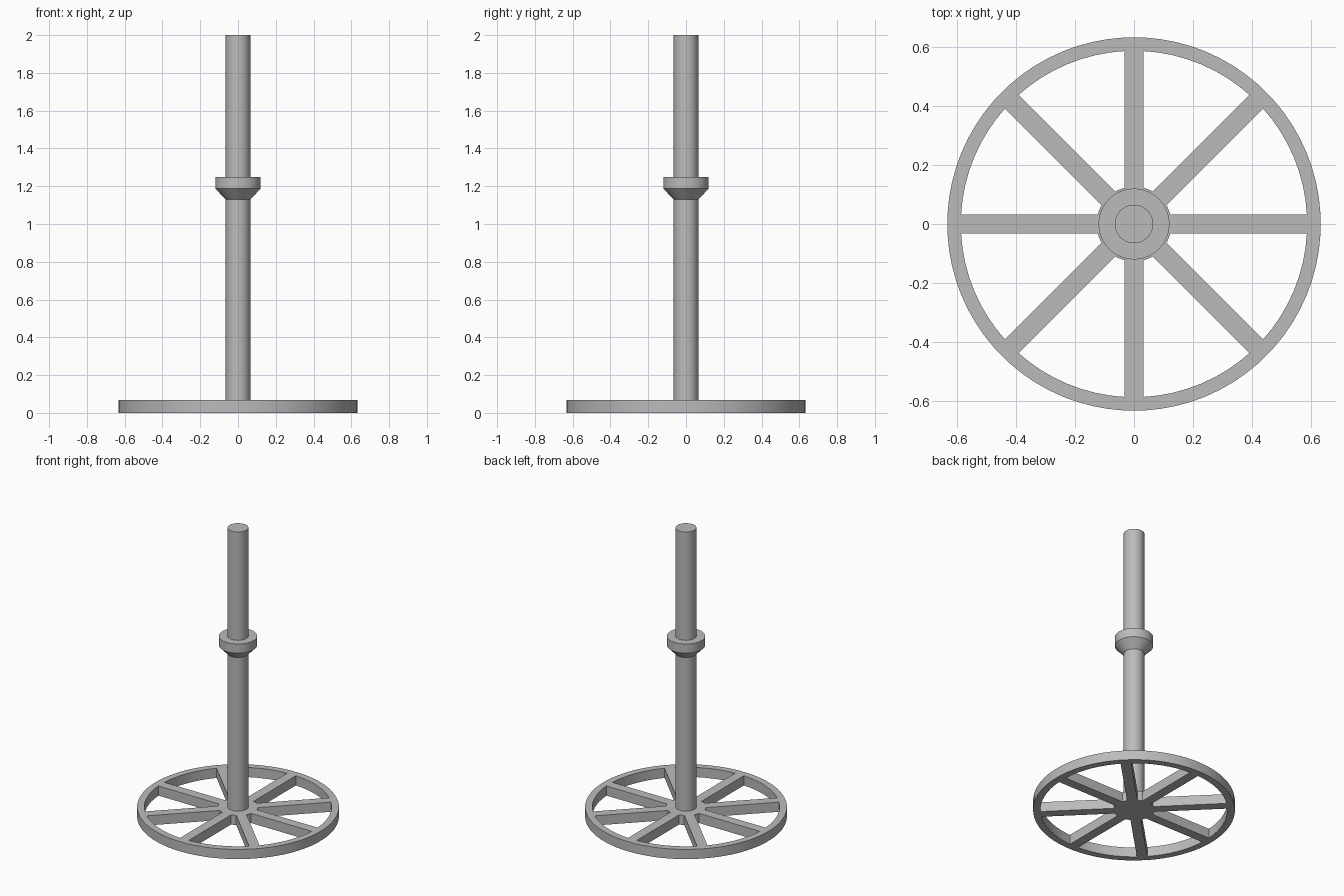
import bpy, bmesh
from math import sin, cos, asin, pi, radians

cube = bpy.data.objects.get("Cube")
if cube:
    bpy.data.objects.remove(cube, do_unlink=True)

SPOKES, ARC_STEPS = 8, 8
RIM_OUT, RIM_IN, HUB, SHAFT = 0.633, 0.587, 0.127, 0.065
HALF_SPOKE, THICK = 0.033, 0.067

grey = bpy.data.materials.new("plain_grey")
grey.use_nodes = True
COLOUR = (0.5, 0.5, 0.5, 1)
grey.diffuse_color = COLOUR
grey.node_tree.nodes["Principled BSDF"].inputs["Base Color"].default_value = COLOUR


def finish(name, bm):
    bmesh.ops.recalc_face_normals(bm, faces=bm.faces)
    mesh = bpy.data.meshes.new(name)
    bm.to_mesh(mesh)
    bm.free()
    obj = bpy.data.objects.new(name, mesh)
    bpy.context.collection.objects.link(obj)
    mesh.materials.append(grey)
    bpy.ops.object.select_all(action='DESELECT')
    obj.select_set(True)
    bpy.context.view_layer.objects.active = obj
    bpy.ops.object.shade_smooth_by_angle(angle=radians(30))


def lathe(name, profile, steps=64):
    bm = bmesh.new()
    verts = [bm.verts.new((r, 0, z)) for r, z in profile]
    edges = [bm.edges.new(pair) for pair in zip(verts, verts[1:])]
    bmesh.ops.spin(bm, geom=verts + edges, axis=(0, 0, 1), cent=(0, 0, 0),
                   angle=2 * pi, steps=steps)
    bmesh.ops.remove_doubles(bm, verts=bm.verts, dist=1e-5)
    finish(name, bm)


def ring_angles(radius):
    """Spoke edges at this radius, with the arc between spokes subdivided."""
    half = asin(HALF_SPOKE / radius)
    sector = 2 * pi / SPOKES
    angles = []
    for k in range(SPOKES):
        start = k * sector
        angles.append(start - half)
        angles += [start + half + (sector - 2 * half) * i / ARC_STEPS
                   for i in range(ARC_STEPS)]
    return angles


# Spoked base wheel: flat plan of rim, spokes and hub, then extruded
bm = bmesh.new()


def ring(radius, angles):
    return [bm.verts.new((radius * cos(a), radius * sin(a), 0)) for a in angles]


outer = ring(RIM_OUT, ring_angles(RIM_IN))
inner = ring(RIM_IN, ring_angles(RIM_IN))
hub = ring(HUB, ring_angles(HUB))
count = len(outer)
for i in range(count):
    j = (i + 1) % count
    bm.faces.new((inner[i], outer[i], outer[j], inner[j]))
    if i % (ARC_STEPS + 1) == 0:
        bm.faces.new((hub[i], inner[i], inner[j], hub[j]))
bm.faces.new(hub)
raised = bmesh.ops.extrude_face_region(bm, geom=bm.faces[:], use_keep_orig=True)
bmesh.ops.translate(bm, vec=(0, 0, THICK), verts=[
    g for g in raised["geom"] if isinstance(g, bmesh.types.BMVert)])
finish("base_wheel", bm)

# Upright shaft
lathe("shaft", [(SHAFT, THICK), (SHAFT, 2), (0, 2)])

# Collar with a tapered underside
lathe("collar", [(SHAFT, 1.13), (0.12, 1.187), (0.12, 1.25), (SHAFT, 1.25)])
